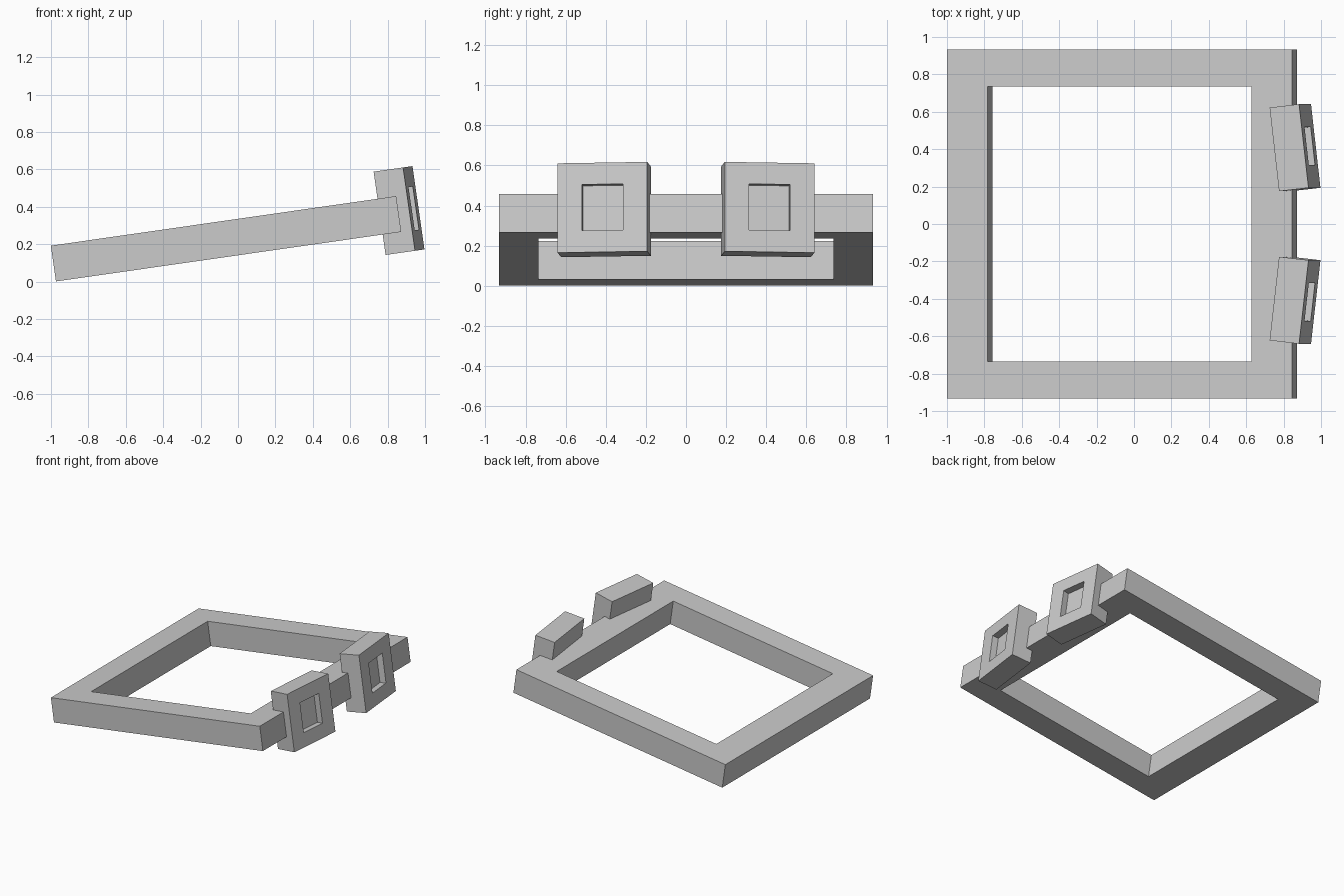
import bpy
import bmesh
from math import radians
from mathutils import Matrix, Vector

if "Cube" in bpy.data.objects:
    bpy.data.objects.remove(bpy.data.objects["Cube"])

TILT = Matrix.Rotation(radians(-8.17), 4, 'Y')


def add_object(name, bm, matrix):
    bmesh.ops.recalc_face_normals(bm, faces=bm.faces[:])
    mesh = bpy.data.meshes.new(name)
    bm.to_mesh(mesh)
    bm.free()
    obj = bpy.data.objects.new(name, mesh)
    obj.matrix_world = matrix
    bpy.context.collection.objects.link(obj)
    return obj


# Tilted rectangular frame: a flat ring extruded to full thickness
def build_frame(length, width, thick, border_x, border_y):
    bm = bmesh.new()
    corners = [(-1, -1), (1, -1), (1, 1), (-1, 1)]
    hx, hy = length / 2, width / 2
    outer = [bm.verts.new((x * hx, y * hy, -thick / 2)) for x, y in corners]
    inner = [bm.verts.new((x * (hx - border_x), y * (hy - border_y), -thick / 2))
             for x, y in corners]
    ring = []
    for i in range(4):
        j = (i + 1) % 4
        ring.append(bm.faces.new((outer[i], outer[j], inner[j], inner[i])))
    result = bmesh.ops.extrude_face_region(bm, geom=ring, use_keep_orig=True)
    top = [v for v in result["geom"] if isinstance(v, bmesh.types.BMVert)]
    bmesh.ops.translate(bm, verts=top, vec=(0, 0, thick))
    add_object("frame", bm, Matrix.Translation((-0.064, 0, 0.229)) @ TILT)


# Square block with a rectangular recess in its outer face
def build_block(name, side):
    bm = bmesh.new()
    bmesh.ops.create_cube(bm, size=1, matrix=Matrix.Diagonal((0.16, 0.45, 0.45, 1)))
    face = max(bm.faces, key=lambda f: f.calc_center_median().x)
    bmesh.ops.inset_individual(bm, faces=[face], thickness=0.11)
    for v in face.verts:
        v.co.y = 0.1025 if v.co.y > 0 else -0.1025
        v.co.z = 0.1165 if v.co.z > 0 else -0.1165
    floor = bmesh.ops.extrude_discrete_faces(bm, faces=[face])["faces"][0]
    bmesh.ops.translate(bm, verts=floor.verts[:], vec=Vector((-0.05, 0, 0)))
    yaw = Matrix.Rotation(radians(6.5 * side), 4, 'Z')
    add_object(name, bm, Matrix.Translation((0.861, 0.408 * side, 0.38)) @ TILT @ yaw)


build_frame(1.865, 1.865, 0.193, 0.22, 0.197)
build_block("left_block", -1)
build_block("right_block", 1)
